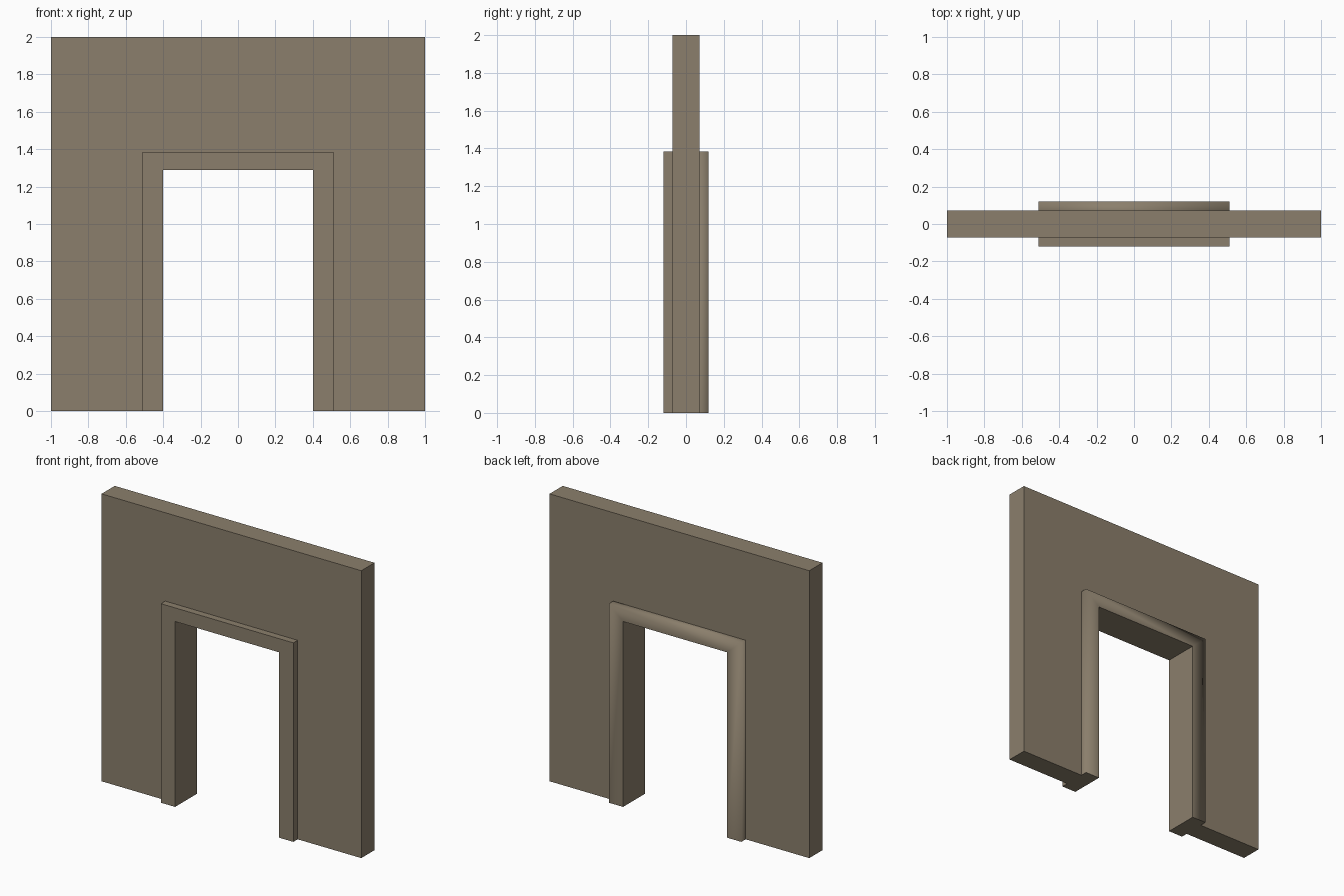
import bpy
import bmesh

if "Cube" in bpy.data.objects:
    bpy.data.objects.remove(bpy.data.objects["Cube"])

# Single stone-like colour
mat = bpy.data.materials.new("warm taupe")
mat.diffuse_color = (0.258, 0.212, 0.150, 1.0)
mat.use_nodes = True
mat.node_tree.nodes["Principled BSDF"].inputs["Base Color"].default_value = mat.diffuse_color

# Wall section swept around the doorway: (half width, height, depth)
OUT, CASE, OPEN = (1.0, 2.0), (0.51, 1.385), (0.40, 1.29)
WALL_Y, CASE_Y = 0.0725, 0.12
front = [(*OUT, -WALL_Y), (*CASE, -WALL_Y), (*CASE, -CASE_Y), (*OPEN, -CASE_Y)]
section = front + [(w, h, -y) for w, h, y in reversed(front)]

bm = bmesh.new()
rings = []
for w, h, y in section:
    # up the left leg, across the head, down the right leg
    rings.append([bm.verts.new(p) for p in
                  ((-w, y, 0), (-w, y, h), (w, y, h), (w, y, 0))])

n = len(section)
for i in range(n):
    a, b = rings[i], rings[(i + 1) % n]
    for k in range(3):
        f = bm.faces.new((a[k], a[k + 1], b[k + 1], b[k]))
        # the back casing (its face and outer side) is softly shaded
        f.smooth = i in (4, 5)

# Feet of the two legs
for k in (0, 3):
    bm.faces.new([r[k] for r in rings])

bmesh.ops.recalc_face_normals(bm, faces=bm.faces)
mesh = bpy.data.meshes.new("doorway_wall")
bm.to_mesh(mesh)
bm.free()
mesh.materials.append(mat)
obj = bpy.data.objects.new("doorway_wall", mesh)
bpy.context.collection.objects.link(obj)
